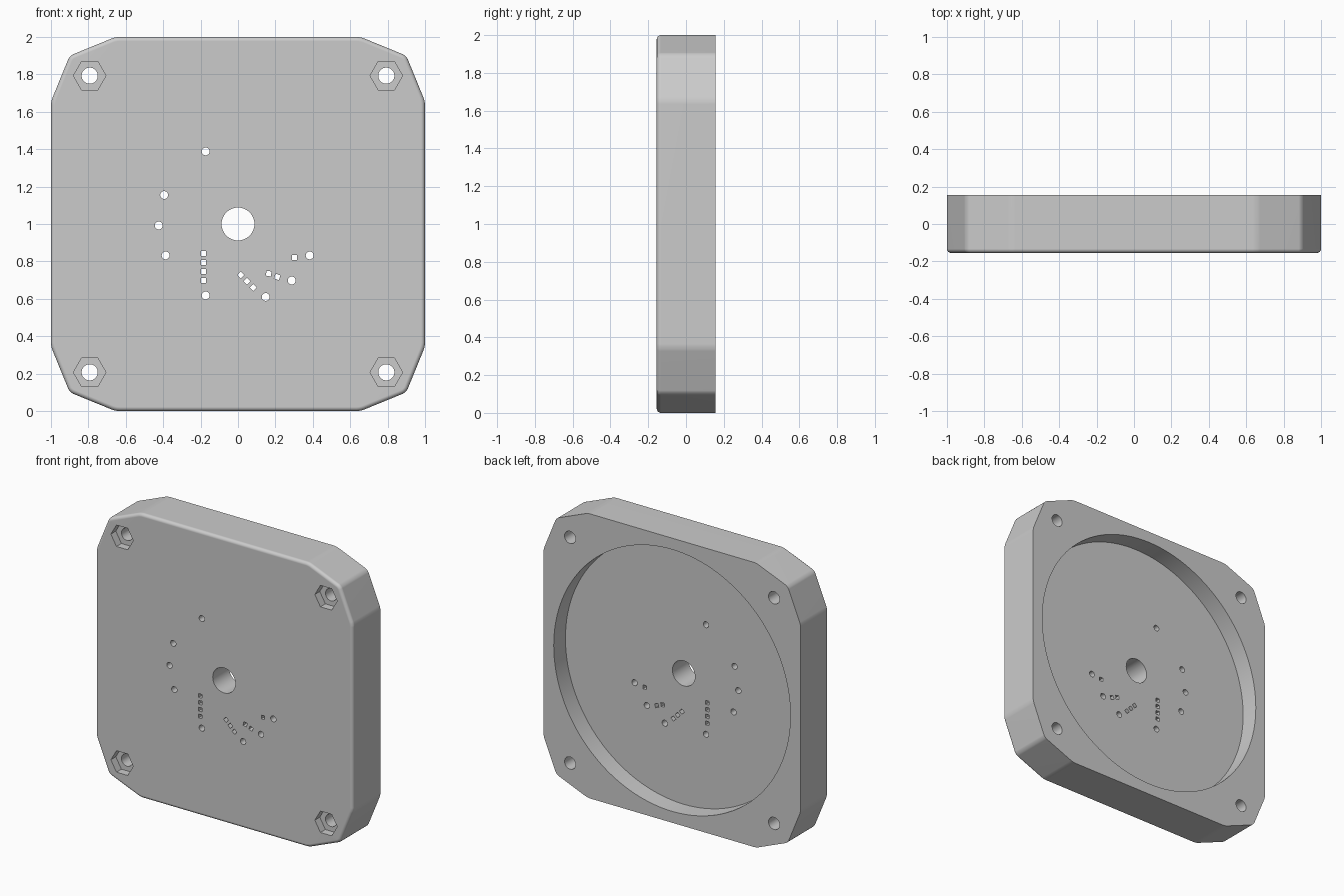
import bpy, bmesh, math
from mathutils import Matrix, Vector

cube = bpy.data.objects.get("Cube")
if cube:
    bpy.data.objects.remove(cube, do_unlink=True)

HALF = 0.155     # half the plate thickness
FLOOR = 0.025    # y of the round recess floor
HEX_Y = -0.1     # y of the nut pocket floors

grey = bpy.data.materials.new("plain grey")
grey.use_nodes = True
grey.diffuse_color = (0.6, 0.6, 0.6, 1)
grey.node_tree.nodes["Principled BSDF"].inputs["Base Color"].default_value = (0.6, 0.6, 0.6, 1)


def make_object(name, bm):
    mesh = bpy.data.meshes.new(name)
    bmesh.ops.recalc_face_normals(bm, faces=bm.faces)
    bm.to_mesh(mesh)
    bm.free()
    mesh.materials.append(grey)
    obj = bpy.data.objects.new(name, mesh)
    bpy.context.collection.objects.link(obj)
    return obj


def add_prism(bm, x, z, radius, sides, y0=-0.3, y1=0.3, turn=0):
    """Prism along y with its first corner turned by the given degrees."""
    ring = []
    for i in range(sides):
        a = math.radians(turn) + math.tau * i / sides
        ring.append(bm.verts.new((x + radius * math.cos(a), y0, z + radius * math.sin(a))))
    face = bm.faces.new(ring)
    extruded = bmesh.ops.extrude_face_region(bm, geom=[face])["geom"]
    verts = [g for g in extruded if isinstance(g, bmesh.types.BMVert)]
    bmesh.ops.translate(bm, verts=verts, vec=(0, y1 - y0, 0))


# Plate with clipped corners
bm = bmesh.new()
corner = [(1, 0.655), (0.9, 0.9), (0.655, 1)]
outline = []
for quarter in range(4):
    rot = Matrix.Rotation(quarter * math.pi / 2, 2)
    outline += [rot @ Vector(p) for p in corner]
face = bm.faces.new([bm.verts.new((p.x, -HALF, p.y + 1)) for p in outline])
extruded = bmesh.ops.extrude_face_region(bm, geom=[face])["geom"]
bmesh.ops.translate(bm, vec=(0, 2 * HALF, 0),
                    verts=[g for g in extruded if isinstance(g, bmesh.types.BMVert)])
bmesh.ops.recalc_face_normals(bm, faces=bm.faces)


# Rounded side corners, then a rounded front rim
def depth_span(edge):
    return abs(edge.verts[0].co.y - edge.verts[1].co.y)


bmesh.ops.bevel(bm, geom=[e for e in bm.edges if depth_span(e) > 0.1], offset=0.02,
                segments=3, profile=0.5, affect='EDGES')
rim = [e for e in bm.edges if all(v.co.y < -HALF + 0.001 for v in e.verts)]
bmesh.ops.bevel(bm, geom=rim, offset=0.022, segments=4, profile=0.5, affect='EDGES')
plate = make_object("plate", bm)

# Round recess in the back and hexagonal nut pockets in the front
BOLTS = [(sx * 0.793, 1 + sz * 0.793) for sx in (-1, 1) for sz in (-1, 1)]
bm = bmesh.new()
add_prism(bm, 0, 1, 0.92, 128, FLOOR, 0.3)
for x, z in BOLTS:
    add_prism(bm, x, z, 0.087, 6, -0.3, HEX_Y)
pockets = make_object("pocket_cutter", bm)

# Shaft hole, bolt holes, round pin holes and square pin holes
bm = bmesh.new()
add_prism(bm, 0, 1, 0.088, 48)
for x, z in BOLTS:
    add_prism(bm, x, z, 0.043, 32)
for x, z in [(-0.173, 1.388), (-0.395, 1.155), (-0.424, 0.992), (-0.387, 0.832),
             (-0.173, 0.618), (0.148, 0.61), (0.287, 0.698), (0.383, 0.832)]:
    add_prism(bm, x, z, 0.021, 24)
squares = [(-0.184, 0.842 - 0.048 * i, 0) for i in range(4)]
squares += [(0.015 + 0.033 * i, 0.727 - 0.033 * i, 45) for i in range(3)]
squares += [(0.164, 0.735, -10), (0.21, 0.717, -20), (0.303, 0.821, 0)]
for x, z, angle in squares:
    add_prism(bm, x, z, 0.019, 4, turn=45 + angle)
holes = make_object("hole_cutter", bm)

# Cut the plate
bpy.ops.object.select_all(action='DESELECT')
bpy.context.view_layer.objects.active = plate
plate.select_set(True)
for cutter in (pockets, holes):
    cutter.hide_render = True
    mod = plate.modifiers.new("cut", 'BOOLEAN')
    mod.operation = 'DIFFERENCE'
    mod.solver = 'EXACT'
    mod.object = cutter
    bpy.ops.object.modifier_apply(modifier=mod.name)
    bpy.data.objects.remove(cutter, do_unlink=True)

# Smooth fillets and bores, with flat faces kept flat
bpy.ops.object.shade_smooth_by_angle(angle=math.radians(30))
weighted = plate.modifiers.new("flat faces", 'WEIGHTED_NORMAL')
weighted.keep_sharp = True
